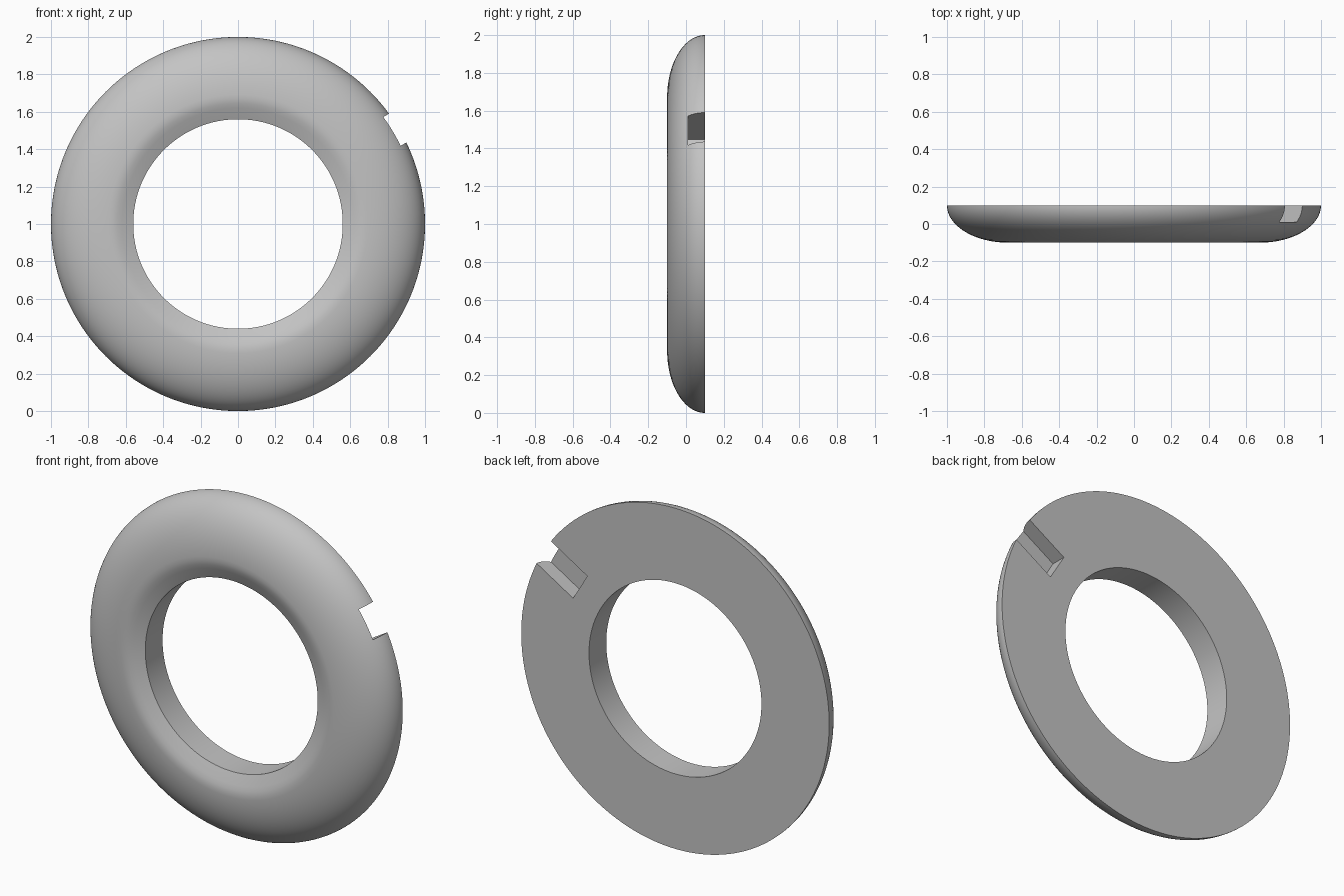
import bpy, bmesh
from math import sin, cos, pi, radians
from mathutils import Matrix, Vector

cube = bpy.data.objects.get("Cube")
if cube:
    bpy.data.objects.remove(cube)

CENTRE = Vector((0, 0, 1))
BACK, FRONT = 0.1, -0.1
CREST = 0.67          # radius where the rounded face is flat
HOLE = 0.56
STEPS, SEGMENTS = 24, 192

grey = bpy.data.materials.new("plain_grey")
grey.use_nodes = True
colour = (0.55, 0.55, 0.55, 1)
grey.diffuse_color = colour
grey.node_tree.nodes["Principled BSDF"].inputs["Base Color"].default_value = colour


def add_object(name, bm):
    mesh = bpy.data.meshes.new(name)
    bmesh.ops.recalc_face_normals(bm, faces=bm.faces)
    bm.to_mesh(mesh)
    bm.free()
    mesh.materials.append(grey)
    obj = bpy.data.objects.new(name, mesh)
    bpy.context.collection.objects.link(obj)
    return obj


# Ring profile: quarter-ellipse outside, shallow slope into the hole, flat back
profile = [(CREST + (1 - CREST) * cos(a), BACK + (FRONT - BACK) * sin(a))
           for a in (pi / 2 * i / STEPS for i in range(STEPS + 1))]
profile += [(0.645, -0.095), (0.62, -0.086), (HOLE, -0.06), (HOLE, BACK)]

bm = bmesh.new()
verts = [bm.verts.new((r, y, 1)) for r, y in profile]
edges = [bm.edges.new((v, verts[(i + 1) % len(verts)])) for i, v in enumerate(verts)]
bmesh.ops.spin(bm, geom=verts + edges, cent=CENTRE, axis=(0, 1, 0),
               angle=2 * pi, steps=SEGMENTS, use_duplicate=False)
bmesh.ops.remove_doubles(bm, verts=bm.verts, dist=0.0001)
ring = add_object("ring", bm)

# Box-shaped slot running in from the rim on the back
bm = bmesh.new()
turn = Matrix.Translation(CENTRE) @ Matrix.Rotation(radians(-31), 4, 'Y')
box = turn @ Matrix.Translation((0.97, 0.11, 0)) @ Matrix.Diagonal((0.5, 0.2, 0.18, 1))
bmesh.ops.create_cube(bm, size=1, matrix=box)
cutter = add_object("slot_cutter", bm)
cutter.hide_render = True

cut = ring.modifiers.new("slot", 'BOOLEAN')
cut.operation = 'DIFFERENCE'
cut.solver = 'EXACT'
cut.object = cutter

bpy.ops.object.select_all(action='DESELECT')
bpy.context.view_layer.objects.active = ring
ring.select_set(True)
bpy.ops.object.modifier_apply(modifier=cut.name)
bpy.data.objects.remove(cutter)
bpy.ops.object.shade_smooth_by_angle(angle=radians(30))
